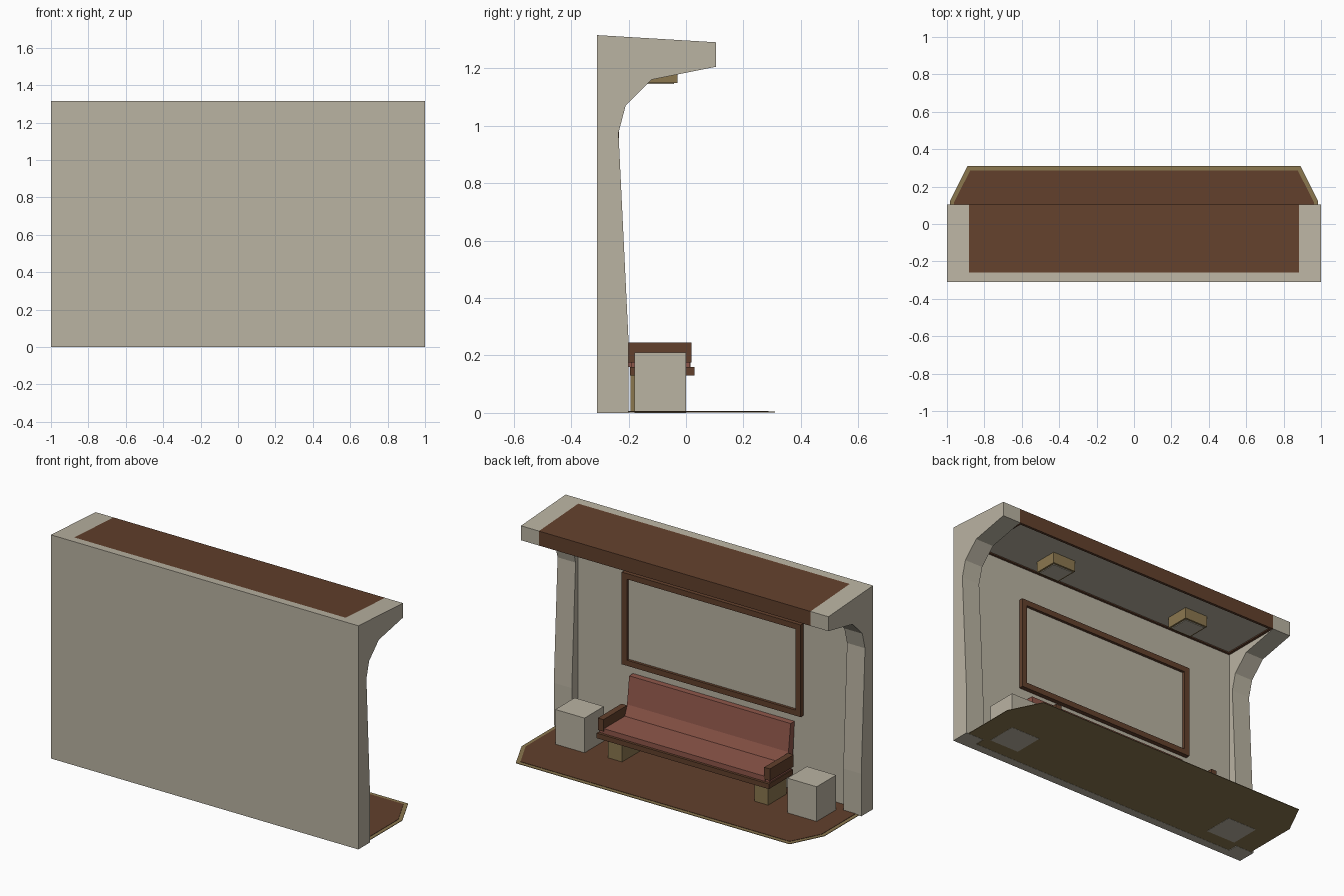
import bpy, bmesh

if "Cube" in bpy.data.objects:
    bpy.data.objects.remove(bpy.data.objects["Cube"])


def material(name, rgb):
    lin = [((c / 255 + 0.055) / 1.055) ** 2.4 for c in rgb]
    m = bpy.data.materials.new(name)
    m.diffuse_color = (*lin, 1)
    m.use_nodes = True
    m.node_tree.nodes["Principled BSDF"].inputs["Base Color"].default_value = m.diffuse_color
    return m


STONE = material("stone_grey", (186, 179, 162))
WOOD = material("dark_wood", (98, 64, 44))
TAN = material("tan", (139, 119, 79))
CUSHION = material("red_cushion", (143, 87, 74))


def prism(name, outline, lo, hi, mat, axis="x"):
    """Extrude an outline: (y, z) points along x, or (x, y) points along z."""
    bm = bmesh.new()
    ends = []
    for t in (lo, hi):
        pts = [(t, a, b) if axis == "x" else (a, b, t) for a, b in outline]
        ends.append([bm.verts.new(p) for p in pts])
    n = len(outline)
    bm.faces.new(ends[0])
    bm.faces.new(ends[1])
    for i in range(n):
        j = (i + 1) % n
        bm.faces.new((ends[0][i], ends[0][j], ends[1][j], ends[1][i]))
    bmesh.ops.recalc_face_normals(bm, faces=bm.faces)
    me = bpy.data.meshes.new(name)
    bm.to_mesh(me)
    bm.free()
    me.materials.append(mat)
    ob = bpy.data.objects.new(name, me)
    bpy.context.collection.objects.link(ob)
    return ob


def box(name, x, y, z, mat):
    return prism(name, [(y[0], z[0]), (y[1], z[0]), (y[1], z[1]), (y[0], z[1])],
                 x[0], x[1], mat)


def pair(name, x, y, z, mat):
    """A box on the right and its mirror on the left."""
    box(name + "_right", x, y, z, mat)
    box(name + "_left", (-x[1], -x[0]), y, z, mat)


def mirrored(outline):
    return outline + [(-x, y) for x, y in reversed(outline)]


def roof_z(y):
    return 1.315 - 0.025 * (y + 0.31) / 0.415


# Shelter shell: wall and two curved end pillars
IN = 0.883
prism("back_wall", [(-0.31, 0), (-0.26, 0), (-0.26, roof_z(-0.26)), (-0.31, 1.315)],
      -IN, IN, STONE)
pillar = [(-0.31, 0), (-0.2, 0), (-0.2, 0.25), (-0.235, 0.975), (-0.21, 1.07),
          (-0.12, 1.16), (0.105, 1.205), (0.105, 1.29), (-0.31, 1.315)]
prism("pillar_right", pillar, IN, 1, STONE)
prism("pillar_left", pillar, -1, -IN, STONE)

# Roof slab with lips around a recessed ceiling
prism("roof", [(-0.26, 1.22), (0.105, 1.22), (0.105, 1.29), (-0.26, roof_z(-0.26))],
      -IN, IN, WOOD)
box("roof_front_lip", (-IN, IN), (0.09, 0.105), (1.205, 1.22), WOOD)
box("roof_back_lip", (-IN, IN), (-0.26, -0.247), (1.205, 1.22), WOOD)
pair("roof_end_lip", (IN - 0.015, IN), (-0.247, 0.09), (1.205, 1.22), WOOD)
box("ceiling", (-IN + 0.015, IN - 0.015), (-0.247, 0.09), (1.212, 1.22), STONE)

# Ceiling lamps: tan box with an inset panel
pair("lamp", (0.385, 0.535), (-0.17, -0.03), (1.148, 1.212), TAN)
pair("lamp_panel", (0.397, 0.523), (-0.158, -0.042), (1.144, 1.148), STONE)

# Framed wall panel
FX, FZ0, FZ1, BAR = 0.582, 0.458, 1.0, 0.033
for name, z in (("frame_bottom", FZ0), ("frame_top", FZ1 - BAR)):
    box(name, (-FX, FX), (-0.26, -0.234), (z, z + BAR), WOOD)
pair("frame_side", (FX - BAR, FX), (-0.26, -0.234), (FZ0 + BAR, FZ1 - BAR), WOOD)
box("wall_panel", (-FX + BAR, FX - BAR), (-0.26, -0.25), (FZ0 + BAR, FZ1 - BAR), STONE)

# Floor mat: tan border under a wood-coloured centre
prism("floor_border", mirrored([(0.88, -0.26), (0.88, -0.2), (0.985, -0.2),
                                (0.985, 0.12), (0.89, 0.31)]), 0.001, 0.004, TAN, "z")
prism("floor_centre", mirrored([(0.88, -0.26), (0.88, -0.2), (0.963, -0.2),
                                (0.963, 0.115), (0.875, 0.287)]), 0.004, 0.006, WOOD, "z")

# Stone blocks at each side of the bench
pair("stone_block", (0.66, 0.85), (-0.18, 0.0), (0, 0.21), STONE)

# Bench
pair("bench_leg", (0.43, 0.52), (-0.193, -0.02), (0.004, 0.13), TAN)
box("bench_base", (-0.56, 0.56), (-0.195, 0.03), (0.13, 0.16), WOOD)
box("seat", (-0.525, 0.525), (-0.195, 0.015), (0.16, 0.19), CUSHION)
prism("backrest", [(-0.24, 0.16), (-0.175, 0.16), (-0.178, 0.19), (-0.202, 0.25),
                   (-0.222, 0.41), (-0.258, 0.41)], -0.525, 0.525, CUSHION)
pair("armrest", (0.523, 0.56), (-0.2, 0.02), (0.175, 0.245), WOOD)
pair("armrest_support", (0.525, 0.553), (-0.19, 0.013), (0.16, 0.175), CUSHION)
